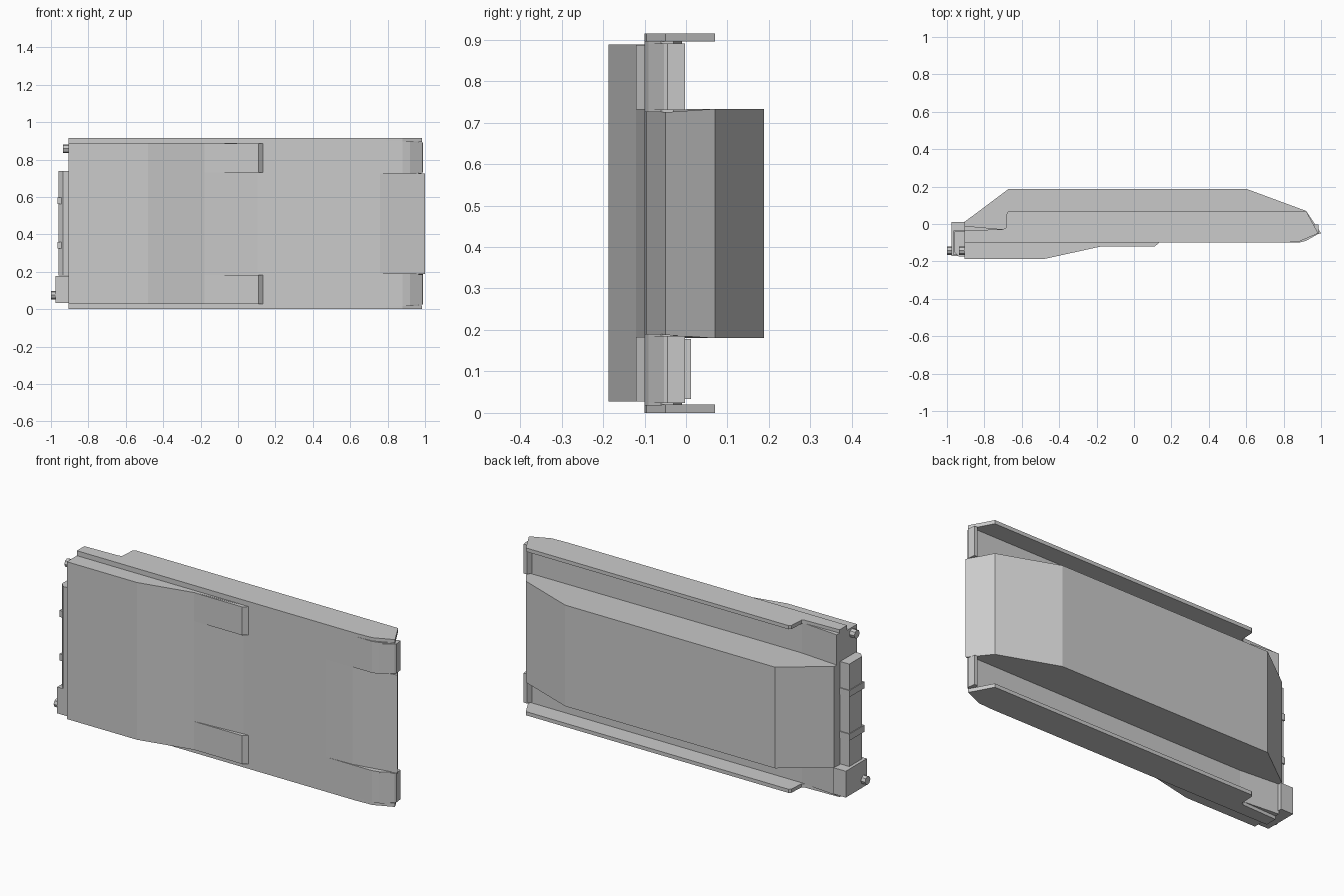
import bpy, bmesh, math
from mathutils import Matrix

if "Cube" in bpy.data.objects:
    bpy.data.objects.remove(bpy.data.objects["Cube"])


def prism(name, profile, z0, z1, flare=0.0):
    """Extrude an XY profile from z0 to z1; flare widens the ends toward the rear (+y)."""
    bm = bmesh.new()
    rings = []
    for z, s in ((z0, -1), (z1, 1)):
        rings.append([bm.verts.new((x, y, z + (s * flare if y > 0 else 0)))
                      for x, y in profile])
    n = len(profile)
    bm.faces.new(rings[0])
    bm.faces.new(rings[1])
    for i in range(n):
        j = (i + 1) % n
        bm.faces.new((rings[0][i], rings[0][j], rings[1][j], rings[1][i]))
    return finish(name, bm)


def finish(name, bm):
    bmesh.ops.recalc_face_normals(bm, faces=bm.faces)
    me = bpy.data.meshes.new(name)
    bm.to_mesh(me)
    bm.free()
    ob = bpy.data.objects.new(name, me)
    bpy.context.collection.objects.link(ob)
    return ob


def box(name, x0, x1, y0, y1, z0, z1):
    return prism(name, [(x0, y0), (x1, y0), (x1, y1), (x0, y1)], z0, z1)


def pin(name, x0, x1, y, z, r):
    bm = bmesh.new()
    bmesh.ops.create_cone(
        bm, cap_ends=True, segments=8, radius1=r, radius2=r, depth=x1 - x0,
        matrix=Matrix.Translation(((x0 + x1) / 2, y, z)) @ Matrix.Rotation(math.pi / 2, 4, 'Y'))
    return finish(name, bm)


H = 0.915

# Raised central spine with tapered nose
prism("central_body", [(-0.905, -0.10), (0.60, -0.10), (0.76, -0.095), (1.0, -0.05),
                       (0.92, 0.07), (0.60, 0.188), (-0.67, 0.188), (-0.905, 0.012)],
      0.188, 0.725, 0.008)

# Thick front panel, sloping down into the base sheet
prism("front_panel", [(-0.905, -0.187), (-0.48, -0.187), (-0.18, -0.121), (0.13, -0.098),
                      (0.13, -0.09), (-0.905, -0.09)], 0.028, 0.888)

# Mirrored upper and lower parts
for label, flip in (("lower", False), ("upper", True)):
    def zr(a, b):
        return (H - b, H - a) if flip else (a, b)

    # Channel floor beside the spine
    prism(label + "_channel_floor",
          [(-0.905, -0.10), (0.88, -0.10), (0.92, -0.09), (0.965, -0.06),
           (0.965, -0.03), (-0.68, -0.03), (-0.905, -0.01)], *zr(0.018, 0.19))
    # Outer flange
    prism(label + "_flange",
          [(-0.905, -0.10), (0.79, -0.10), (0.88, -0.095), (0.985, -0.05), (0.92, 0.07),
           (-0.67, 0.07), (-0.68, 0.06), (-0.685, -0.02), (-0.70, -0.028),
           (-0.905, -0.035)], *zr(0.0, 0.02))
    # End cap on the nose
    prism(label + "_end_cap",
          [(0.92, -0.09), (0.985, -0.053), (0.99, -0.045), (0.985, -0.003),
           (0.965, -0.003), (0.94, -0.06)], *zr(0.024, 0.185))
    # Shallow pad extending the front panel
    prism(label + "_front_pad",
          [(-0.20, -0.121), (0.11, -0.121), (0.135, -0.10), (0.135, -0.09), (-0.20, -0.09)],
          *zr(0.028, 0.183))

# Hinge side bar and its knuckles
prism("hinge_bar", [(-0.96, -0.04), (-0.96, -0.15), (-0.935, -0.175), (-0.90, -0.175),
                    (-0.90, -0.04)], 0.18, 0.74)
for i, z in enumerate((0.342, 0.58)):
    box("hinge_knuckle_%d" % (i + 1), -0.964, -0.90, -0.165, -0.035, z - 0.018, z + 0.018)

# Lower hinge block and both pins
box("lower_hinge_block", -0.975, -0.90, -0.17, 0.012, 0.034, 0.178)
pin("lower_hinge_pin", -1.0, -0.97, -0.142, 0.075, 0.023)
pin("upper_hinge_pin", -0.935, -0.90, -0.142, 0.858, 0.023)
